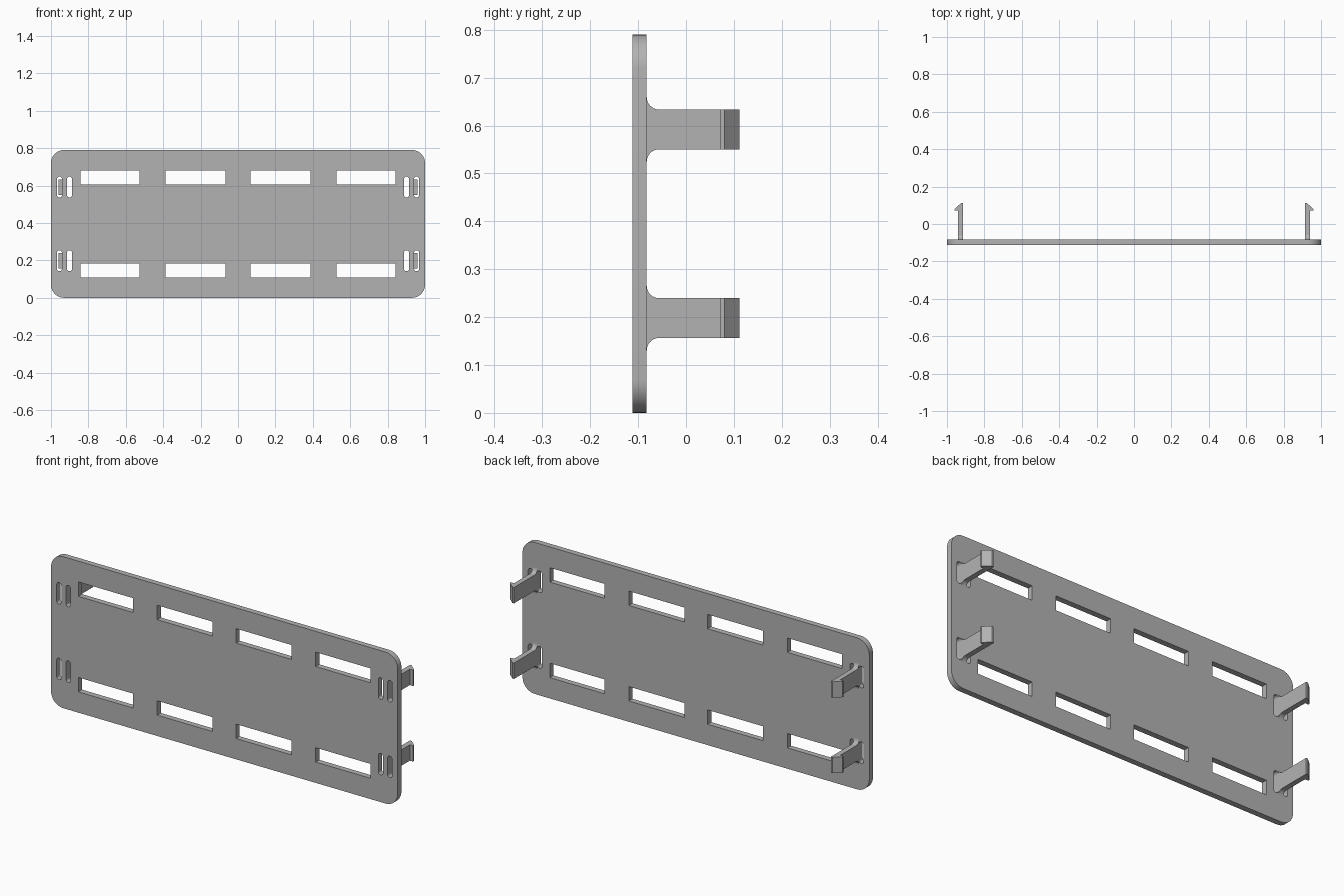
import bpy, bmesh
from math import cos, sin, pi
from mathutils import Vector

default = bpy.data.objects.get("Cube")
if default:
    bpy.data.objects.remove(default, do_unlink=True)

grey = bpy.data.materials.new("grey_plastic")
grey.use_nodes = True
grey.diffuse_color = (0.45, 0.45, 0.45, 1)
grey.node_tree.nodes["Principled BSDF"].inputs["Base Color"].default_value = grey.diffuse_color

HEIGHT = 0.79
FRONT, BACK = -0.112, -0.082      # plate faces
HOOK_Y, TIP_Y = 0.072, 0.112      # hook underside and clip tip
IN_X, OUT_X = 0.914, 0.941        # clip faces
CLIP_Z, CLIP_HALF, FLARE = 0.198, 0.0415, 0.026


def arc(cx, cz, r, start, end, steps=10):
    angles = [start + (end - start) * i / steps for i in range(steps + 1)]
    return [(cx + r * cos(a), cz + r * sin(a)) for a in angles]


def rounded_rect(cx, cz, w, h, r):
    if r == 0:
        return [(cx + sx * w / 2, cz + sz * h / 2)
                for sx, sz in ((1, 1), (-1, 1), (-1, -1), (1, -1))]
    dx, dz = w / 2 - r, h / 2 - r
    points = []
    for i, (sx, sz) in enumerate(((1, 1), (-1, 1), (-1, -1), (1, -1))):
        points += arc(cx + sx * dx, cz + sz * dz, r, i * pi / 2, (i + 1) * pi / 2)
    return points


def prism(name, loops, place, depth):
    """Fill the outline (first loop) minus its holes and extrude it by depth."""
    bm = bmesh.new()
    for loop in loops:
        verts = [bm.verts.new(place(u, v)) for u, v in loop]
        for a, b in zip(verts, verts[1:] + verts[:1]):
            bm.edges.new((a, b))
    bmesh.ops.remove_doubles(bm, verts=bm.verts, dist=1e-5)
    bmesh.ops.triangle_fill(bm, edges=bm.edges[:], use_beauty=True)
    extruded = bmesh.ops.extrude_face_region(bm, geom=bm.faces[:], use_keep_orig=True)
    moved = [g for g in extruded["geom"] if isinstance(g, bmesh.types.BMVert)]
    bmesh.ops.translate(bm, verts=moved, vec=Vector(depth))
    bmesh.ops.recalc_face_normals(bm, faces=bm.faces)
    mesh = bpy.data.meshes.new(name)
    bm.to_mesh(mesh)
    bm.free()
    mesh.materials.append(grey)
    obj = bpy.data.objects.new(name, mesh)
    bpy.context.collection.objects.link(obj)
    bpy.ops.object.select_all(action='DESELECT')
    obj.select_set(True)
    bpy.context.view_layer.objects.active = obj
    bpy.ops.object.shade_smooth_by_angle()
    return obj


# Plate with long windows and pairs of narrow slots beside each clip
loops = [rounded_rect(0, HEIGHT / 2, 2, HEIGHT, 0.07)]
for side in (-1, 1):
    for x, w in ((0.2275, 0.32), (0.685, 0.316)):
        for z in (0.146, HEIGHT - 0.146):
            loops.append(rounded_rect(side * x, z, w, 0.075, 0))
    for x in (0.901, 0.9545):
        for z in (CLIP_Z, HEIGHT - CLIP_Z):
            loops.append(rounded_rect(side * x, z, 0.0265, 0.112, 0.013))
prism("plate", loops, lambda u, v: (u, FRONT, v), (0, BACK - FRONT, 0))

# Snap clips: a stem with a flared root, and a barbed hook pointing outwards
for side, side_name in ((-1, "right"), (1, "left")):
    for z, level in ((CLIP_Z, "lower"), (HEIGHT - CLIP_Z, "upper")):
        low, high = z - CLIP_HALF, z + CLIP_HALF
        stem = (arc(BACK + FLARE, low - FLARE, FLARE, pi, pi / 2)
                + [(HOOK_Y, low), (HOOK_Y, high)]
                + arc(BACK + FLARE, high + FLARE, FLARE, -pi / 2, -pi))
        prism(f"{level}_{side_name}_clip_stem", [stem],
              lambda y, h: (side * IN_X, y, h), (side * (OUT_X - IN_X), 0, 0))
        hook = [(IN_X, HOOK_Y), (0.96, HOOK_Y), (0.96, 0.08),
                (0.924, TIP_Y), (IN_X, TIP_Y)]
        prism(f"{level}_{side_name}_clip_hook", [hook],
              lambda x, y: (side * x, y, low), (0, 0, high - low))
